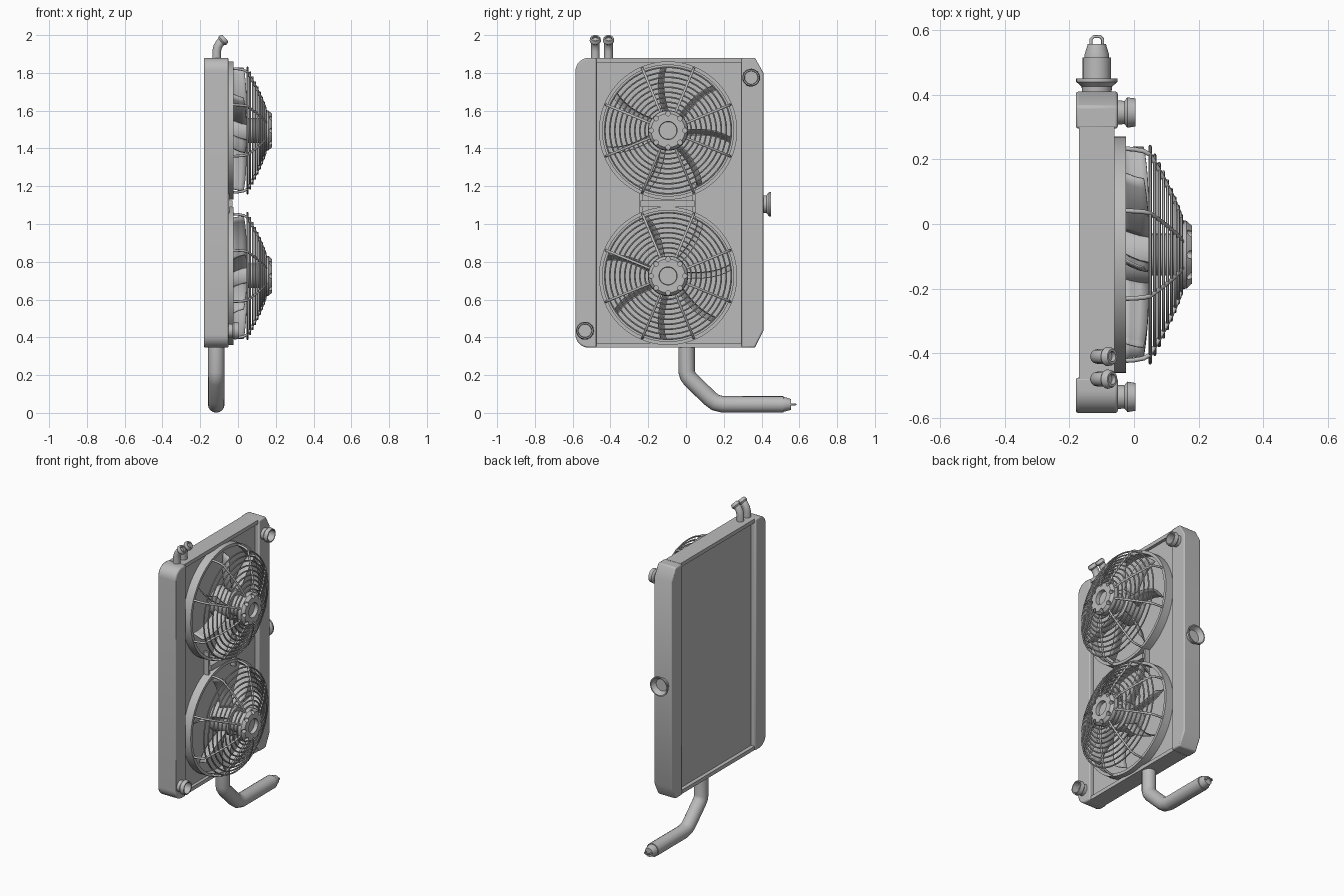
import bpy, bmesh, math
from mathutils import Vector, Matrix

cube = bpy.data.objects.get("Cube")
if cube:
    bpy.data.objects.remove(cube, do_unlink=True)

grey = bpy.data.materials.new("metal grey")
grey.use_nodes = True
grey.diffuse_color = (0.5, 0.5, 0.5, 1)
grey.node_tree.nodes["Principled BSDF"].inputs["Base Color"].default_value = (0.5, 0.5, 0.5, 1)


def activate(ob):
    bpy.ops.object.select_all(action='DESELECT')
    ob.select_set(True)
    bpy.context.view_layer.objects.active = ob


def finish(name, bm, smooth=True):
    bmesh.ops.remove_doubles(bm, verts=bm.verts, dist=1e-5)
    bmesh.ops.recalc_face_normals(bm, faces=bm.faces)
    me = bpy.data.meshes.new(name)
    bm.to_mesh(me)
    bm.free()
    ob = bpy.data.objects.new(name, me)
    bpy.context.collection.objects.link(ob)
    me.materials.append(grey)
    if smooth:
        activate(ob)
        bpy.ops.object.shade_smooth_by_angle(angle=math.radians(35))
    return ob


def add_spin(bm, profile, origin=(0, 0, 0), direction=(1, 0, 0), steps=32, closed=False):
    """Spin (distance, radius) points around an axis."""
    vs = [bm.verts.new((a, 0, r)) for a, r in profile]
    pairs = list(zip(vs, vs[1:])) + ([(vs[-1], vs[0])] if closed else [])
    es = [bm.edges.new(p) for p in pairs]
    old = set(bm.verts) - set(vs)
    bmesh.ops.spin(bm, geom=vs + es, cent=(0, 0, 0), axis=(1, 0, 0),
                   angle=math.tau, steps=steps, use_duplicate=False)
    turn = Vector(direction).to_track_quat('X', 'Z').to_matrix().to_4x4()
    bmesh.ops.transform(bm, matrix=Matrix.Translation(origin) @ turn,
                        verts=[v for v in bm.verts if v not in old])


def lathe(name, profile, origin, direction=(1, 0, 0), steps=32, closed=False):
    bm = bmesh.new()
    add_spin(bm, profile, origin, direction, steps, closed)
    return finish(name, bm)


def box(name, x, y, z):
    bm = bmesh.new()
    bmesh.ops.create_cube(bm, size=1)
    for v in bm.verts:
        for i, (lo, hi) in enumerate((x, y, z)):
            v.co[i] = hi if v.co[i] > 0 else lo
    return finish(name, bm, False)


def prism(name, outline, x0, x1, round_y=None, radius=0.07):
    """Extrude a (y, z) outline along x, optionally rounding corners at round_y."""
    bm = bmesh.new()
    face = bm.faces.new([bm.verts.new((x0, y, z)) for y, z in outline])
    ext = bmesh.ops.extrude_face_region(bm, geom=[face])["geom"]
    for v in ext:
        if isinstance(v, bmesh.types.BMVert):
            v.co.x = x1
    if round_y is not None:
        es = [e for e in bm.edges if all(abs(v.co.y - round_y) < 1e-4 for v in e.verts)
              and abs(e.verts[0].co.x - e.verts[1].co.x) > 0.01]
        bmesh.ops.bevel(bm, geom=es, offset=radius, segments=8, profile=0.5, affect='EDGES')
    ob = finish(name, bm)
    bev = ob.modifiers.new("soft edge", 'BEVEL')
    bev.width, bev.segments, bev.limit_method = 0.008, 2, 'ANGLE'
    bev.angle_limit = math.radians(50)
    return ob


def tube(name, paths, radius, cyclic=False, sides=4):
    cu = bpy.data.curves.new(name, 'CURVE')
    cu.dimensions, cu.bevel_depth, cu.bevel_resolution = '3D', radius, sides
    cu.use_fill_caps = True
    for path in paths:
        sp = cu.splines.new('POLY')
        sp.points.add(len(path) - 1)
        for p, co in zip(sp.points, path):
            p.co = (*co, 1)
        sp.use_cyclic_u = cyclic
    ob = bpy.data.objects.new(name, cu)
    bpy.context.collection.objects.link(ob)
    cu.materials.append(grey)
    activate(ob)
    bpy.ops.object.convert(target='MESH')
    bpy.ops.object.shade_smooth_by_angle(angle=math.radians(50))
    return bpy.context.object


# Radiator body: end tanks, core and frame rails
LOW, HIGH = 0.345, 1.88
prism("rounded_tank", [(-0.585, LOW), (-0.475, LOW), (-0.475, HIGH), (-0.585, HIGH)],
      -0.18, -0.05, round_y=-0.585)
prism("chamfered_tank", [(0.295, LOW), (0.365, LOW), (0.41, 0.435), (0.41, 1.80),
                         (0.365, HIGH), (0.295, HIGH)], -0.18, -0.05)
box("core", (-0.145, -0.08), (-0.48, 0.30), (LOW + 0.01, HIGH - 0.01))
for name, z0 in (("bottom_rail", LOW), ("top_rail", HIGH - 0.025)):
    box(name, (-0.17, -0.06), (-0.48, 0.30), (z0, z0 + 0.025))

# Bracket between the fans
for name, y0 in (("bracket_side_a", -0.245), ("bracket_side_b", 0.035)):
    box(name, (-0.085, -0.045), (y0, y0 + 0.015), (1.01, 1.21))
box("bracket_bar", (-0.085, -0.03), (-0.24, 0.045), (1.09, 1.125))

# Hose ports, with hollow ends
port = [(-0.01, 0.038), (0.02, 0.036), (0.03, 0.047), (0.055, 0.043),
        (0.055, 0.036), (0.01, 0.034), (0.01, 0)]
lathe("upper_port", port, (-0.05, 0.345, 1.775))
lathe("lower_port", port, (-0.05, -0.535, 0.435))
lathe("side_filler", [(-0.01, 0.045), (0.015, 0.047), (0.03, 0.064), (0.04, 0.064),
                      (0.04, 0.057), (0.01, 0.04), (0.01, 0)], (-0.115, 0.41, 1.105), (0, 1, 0))

# Twin bent nozzles on top
for name, y in (("nozzle_a", -0.48), ("nozzle_b", -0.41)):
    tube(name, [[(-0.113, y, 1.86), (-0.113, y, 1.915), (-0.107, y, 1.94),
                 (-0.094, y, 1.96), (-0.078, y, 1.974)]], 0.023)
    lathe(name + "_lip", [(-0.01, 0.022), (0, 0.030), (0.012, 0.028), (0.02, 0.023),
                          (0.02, 0.016), (0, 0.016), (0, 0)],
          (-0.082, y, 1.971), (1, 0, 0.9), 24)

# Drain pipe with tapered end and wire loop
PX = -0.115
tube("drain_pipe", [[(PX, 0.003, 0.36), (PX, 0.003, 0.22), (PX, 0.01, 0.195), (PX, 0.025, 0.175),
                     (PX, 0.125, 0.078), (PX, 0.155, 0.055), (PX, 0.195, 0.045),
                     (PX, 0.515, 0.045)]], 0.044, sides=6)
lathe("pipe_tip", [(0, 0), (0, 0.038), (0.012, 0.038), (0.045, 0.028), (0.045, 0)],
      (PX, 0.512, 0.045), (0, 1, 0))
tube("pipe_loop", [[(PX - 0.018, 0.55, 0.045), (PX - 0.018, 0.572, 0.045),
                    (PX - 0.01, 0.58, 0.045), (PX + 0.01, 0.58, 0.045),
                    (PX + 0.018, 0.572, 0.045), (PX + 0.018, 0.55, 0.045)]], 0.005, sides=2)

# Fans
FY, BLADES, RIBS, RINGS = -0.095, 7, 8, 9


def cage_x(r):
    return 0.15 - 0.1 * (max(r - 0.105, 0) / 0.23) ** 1.25


def fan(label, cz, flip):
    def at(x, r, deg):
        a = math.radians(deg)
        return Vector((x, FY + r * math.cos(a), cz + flip * r * math.sin(a)))

    centre = (0, FY, cz)
    lathe(label + "_flange", [(-0.08, 0.366), (-0.025, 0.366), (-0.025, 0.347), (-0.08, 0.347)],
          centre, steps=64, closed=True)

    # Concentric guard wires
    bm = bmesh.new()
    for i in range(RINGS):
        r = 0.335 - i * 0.0265
        wire = [(cage_x(r) + 0.005 * math.cos(math.tau * k / 6),
                 r + 0.005 * math.sin(math.tau * k / 6)) for k in range(6)]
        add_spin(bm, wire, centre, steps=56, closed=True)
    finish(label + "_guard_rings", bm)

    # Radial guard ribs
    ribs = []
    for k in range(RIBS):
        deg = 22.5 + 45 * k
        shape = [(-0.04, 0.356), (0, 0.353), (0.03, 0.347)]
        shape += [(cage_x(r), r) for r in (0.335, 0.29, 0.24, 0.19, 0.14, 0.095)]
        ribs.append([at(x, r, deg) for x, r in shape])
    tube(label + "_guard_ribs", ribs, 0.007, sides=2)

    # Hub cap with a ring of drilled holes
    hub = lathe(label + "_hub_cap", [(0.125, 0), (0.125, 0.1), (0.135, 0.107), (0.162, 0.105),
                                     (0.18, 0.09), (0.18, 0.048), (0.155, 0.046), (0.155, 0)],
                centre, steps=40)
    bm = bmesh.new()
    for k in range(RIBS):
        add_spin(bm, [(0, 0), (0, 0.013), (0.06, 0.013), (0.06, 0)],
                 at(0.155, 0.09, 45 * k), steps=12)
    cutter = finish("hole_cutter", bm, False)
    cutter.hide_render = True
    cut = hub.modifiers.new("holes", 'BOOLEAN')
    cut.object, cut.operation, cut.solver = cutter, 'DIFFERENCE', 'EXACT'
    activate(hub)
    bpy.ops.object.modifier_apply(modifier=cut.name)
    bpy.data.objects.remove(cutter, do_unlink=True)

    # Motor and rotor behind the cap
    lathe(label + "_rotor", [(-0.08, 0), (-0.08, 0.095), (0.045, 0.095), (0.055, 0.085),
                             (0.055, 0.065), (0.13, 0.065), (0.13, 0)], centre, steps=40)

    # Steep swept blades
    bm = bmesh.new()
    for k in range(BLADES):
        rows = []
        for j in range(9):
            t = j / 8
            r = 0.085 + 0.25 * t
            deg = 97 - k * 360 / BLADES + 10 * (1 - t * t)
            lean = math.degrees(0.03 / r)
            front = 0.045 - 0.015 * t ** 3
            rows.append([bm.verts.new(at(-0.035 + (front + 0.035) * u, r, deg - lean * (1 - u) ** 1.5))
                         for u in (0, 0.33, 0.67, 1)])
        for a, b in zip(rows, rows[1:]):
            for i in range(3):
                bm.faces.new((a[i], a[i + 1], b[i + 1], b[i]))
    blades = finish(label + "_blades", bm)
    blades.modifiers.new("thickness", 'SOLIDIFY').thickness = 0.005


fan("upper_fan", 1.495, 1)
fan("lower_fan", 0.725, -1)
